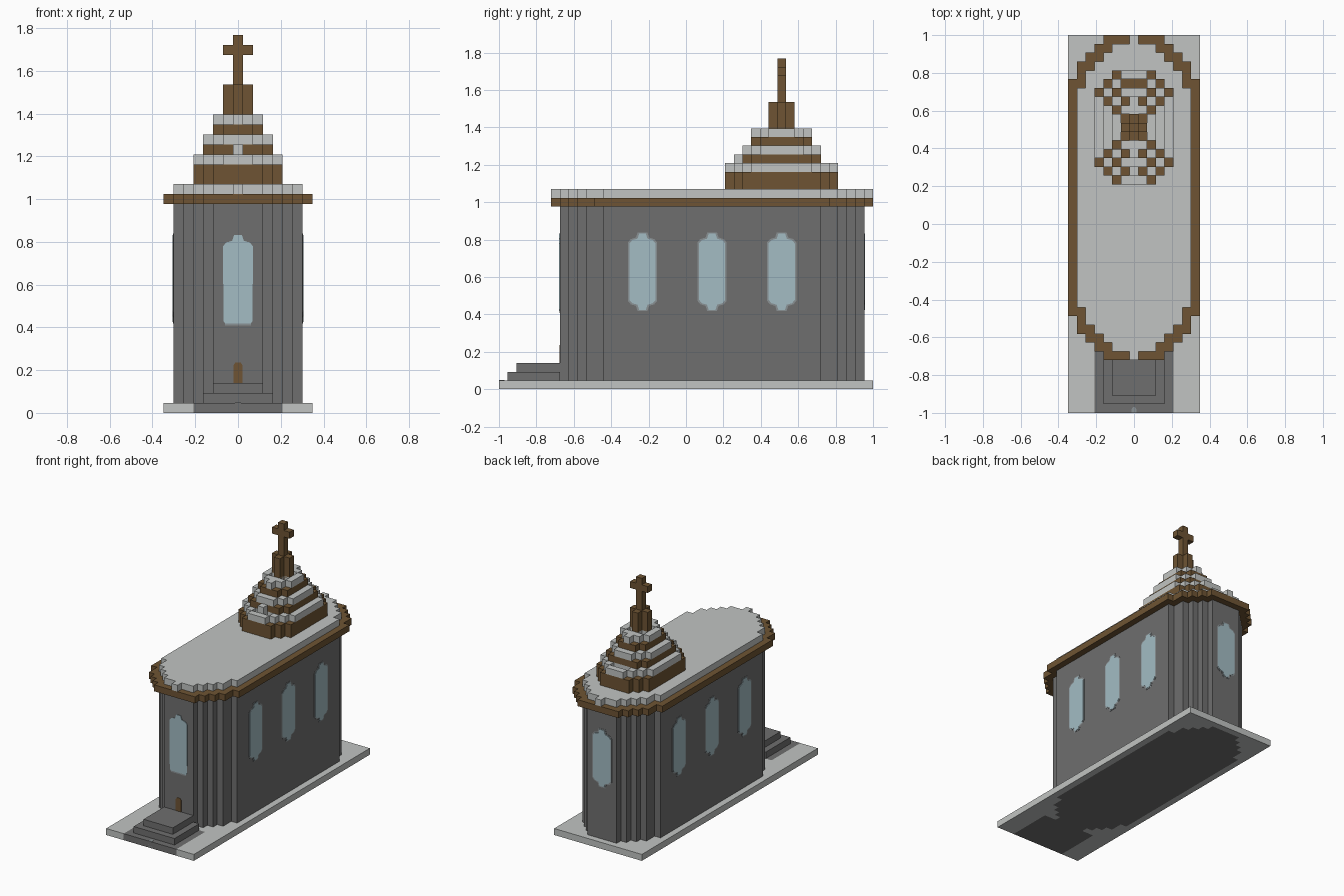
import bpy, bmesh
from mathutils import Vector

if "Cube" in bpy.data.objects:
    bpy.data.objects.remove(bpy.data.objects["Cube"], do_unlink=True)

V = 2 / 43  # size of one block


def material(name, rgb):
    """Flat material from display values, converted to linear."""
    lin = [((c / 255 + 0.055) / 1.055) ** 2.4 for c in rgb] + [1]
    m = bpy.data.materials.new(name)
    m.use_nodes = True
    m.diffuse_color = lin
    m.node_tree.nodes["Principled BSDF"].inputs["Base Color"].default_value = lin
    return m


STONE = material("dark_stone", (111, 111, 111))
PALE = material("pale_stone", (193, 196, 194))
WOOD = material("brown_wood", (110, 84, 51))
GLASS = material("pale_blue_glass", (163, 188, 196))
FRAME = material("window_frame_grey", (138, 145, 148))


def finish(name, bm, mats):
    bmesh.ops.recalc_face_normals(bm, faces=bm.faces)
    me = bpy.data.meshes.new(name)
    bm.to_mesh(me)
    bm.free()
    for m in mats:
        me.materials.append(m)
    ob = bpy.data.objects.new(name, me)
    bpy.context.collection.objects.link(ob)
    return ob


def plan(start, end, halves):
    """Block cells of a stepped plan; half widths run inwards from both ends."""
    cells = set()
    for j in range(start, end):
        k = min(j - start, end - 1 - j, len(halves) - 1)
        cells |= {(i, j) for i in range(-halves[k], halves[k] + 1)}
    return cells


def layer(name, cells, z0, z1, mats, rule=lambda cell: 0):
    """One layer of blocks, keeping only its outer skin."""
    bm = bmesh.new()
    verts = {}

    def vert(a, b, z):
        key = (a, b, z)
        if key not in verts:
            verts[key] = bm.verts.new(((a - 0.5) * V, b * V - 1, z * V))
        return verts[key]

    for i, j in sorted(cells):
        ring = [(i, j), (i + 1, j), (i + 1, j + 1), (i, j + 1)]
        sides = [(i, j - 1), (i + 1, j), (i, j + 1), (i - 1, j)]
        quads = [[vert(a, b, z) for a, b in ring] for z in (z0, z1)]
        for n, beside in enumerate(sides):
            if beside not in cells:
                p, q = ring[n], ring[(n + 1) % 4]
                quads.append([vert(*p, z0), vert(*q, z0), vert(*q, z1), vert(*p, z1)])
        for quad in quads:
            bm.faces.new(quad).material_index = rule((i, j))
    return finish(name, bm, mats)


def plate(name, outline, origin, across, up, out, depth, mat):
    """Thin flat plate drawn on a surface."""
    bm = bmesh.new()
    o, a, u, n = map(Vector, (origin, across, up, out))
    face = bm.faces.new([bm.verts.new(o + a * s + u * t - n * 0.002) for s, t in outline])
    top = bmesh.ops.extrude_face_region(bm, geom=[face])["geom"]
    moved = [g for g in top if isinstance(g, bmesh.types.BMVert)]
    bmesh.ops.translate(bm, verts=moved, vec=n * (depth + 0.002))
    return finish(name, bm, [mat])


def mirrored(half):
    return half + [(-s, t) for s, t in reversed(half)]


# Ground slab, dark under the building and along the entrance path
walls = plan(7, 42, [2, 3, 4, 5, 5, 6])
path = {(i, j) for i in range(-4, 5) for j in range(7)}
layer("ground_slab", plan(0, 43, [7]), 0, 1, [PALE, STONE],
      lambda c: 1 if c in walls or c in path else 0)

# Entrance steps
layer("lower_step", plan(1, 7, [3]), 1, 2, [STONE])
layer("upper_step", plan(2, 7, [2]), 2, 3, [STONE])

# Main body, eaves and roof
layer("walls", walls, 1, 21, [STONE])
layer("eaves", plan(6, 43, [3, 4, 5, 6, 6, 7]), 21, 22, [WOOD])
layer("roof", plan(6, 43, [0, 2, 3, 4, 5, 5, 6]), 22, 23, [PALE])

# Stepped tower: wooden tiers with slightly smaller pale caps
gaps = {(i, j) for i in (-1, 0, 1) for j in (27, 37)}
corners = {(i, j) for i in (-1, 1) for j in (31, 33)}
tiers = [
    ("lower", 26, 39, 23, 25, [2, 3, 4], [1, 2, 3, 4], gaps),
    ("middle", 28, 37, 26, 27, [2, 3], [1, 2, 3], set()),
    ("upper", 29, 36, 28, 29, [1, 2], [0, 1, 2], corners),
]
for name, j0, j1, z0, z1, wood, cap, holes in tiers:
    layer(name + "_tier", plan(j0, j1, wood), z0, z1, [WOOD])
    layer(name + "_tier_cap", plan(j0, j1, cap) - holes, z1, z1 + 1, [PALE])
layer("tier_front_block", {(0, 27)}, 25, 27, [PALE])
layer("spire", plan(31, 34, [0, 1]), 29, 33, [WOOD])

# Cross
layer("cross_post", {(0, 32)}, 33, 38, [WOOD])
for side, i in (("left", 1), ("right", -1)):
    layer("cross_arm_" + side, {(i, 32)}, 36, 37, [WOOD])

# Windows: pointed glass on a slightly larger frame
UP = (0, 0, 1)
tip = [(0.07, 0.78), (0.055, 0.797), (0.027, 0.805), (0.018, 0.832)]
pointed = mirrored([(0.018, 0.425), (0.027, 0.452), (0.055, 0.46), (0.07, 0.478)] + tip)
flat = mirrored([(0.06, 0.418), (0.068, 0.43)] + tip)


def window(name, outline, origin, across, out):
    border = [(s + 0.008 * (1 if s > 0 else -1), 0.63 + (t - 0.63) * 1.035) for s, t in outline]
    plate(name + "_frame", border, origin, across, UP, out, 0.002, FRAME)
    plate(name + "_glass", outline, origin, across, UP, out, 0.004, GLASS)


front_y, back_y, side_x = 7 * V - 1, 42 * V - 1, 6.5 * V
for side, sx in (("left", 1), ("right", -1)):
    for place, j in (("front", 16.5), ("middle", 24.5), ("rear", 32.5)):
        window(f"{side}_{place}_window", pointed, (sx * side_x, j * V - 1, 0),
               (0, 1, 0), (sx, 0, 0))
window("back_window", pointed, (0, back_y, 0), (1, 0, 0), (0, 1, 0))
plate("front_window_sill", mirrored([(0.06, 0.408), (0.06, 0.42)]), (0, front_y, 0),
      (1, 0, 0), UP, (0, -1, 0), 0.002, FRAME)
plate("front_window_glass", flat, (0, front_y, 0), (1, 0, 0), UP, (0, -1, 0), 0.004, GLASS)

# Door above the steps
plate("door", mirrored([(0.022, 0.14), (0.022, 0.222), (0.012, 0.236)]), (0, front_y, 0),
      (1, 0, 0), UP, (0, -1, 0), 0.003, WOOD)

# Small pale marker at the edge of the path
spot = mirrored([(0.013, 0.001), (0.013, 0.02), (0.006, 0.03)])
plate("path_marker_front", spot, (0, -0.999, 0), (1, 0, 0), UP, (0, -1, 0), 0.001, FRAME)
plate("path_marker_top", spot, (0, -1, V), (1, 0, 0), (0, 1, 0), UP, 0.002, FRAME)
